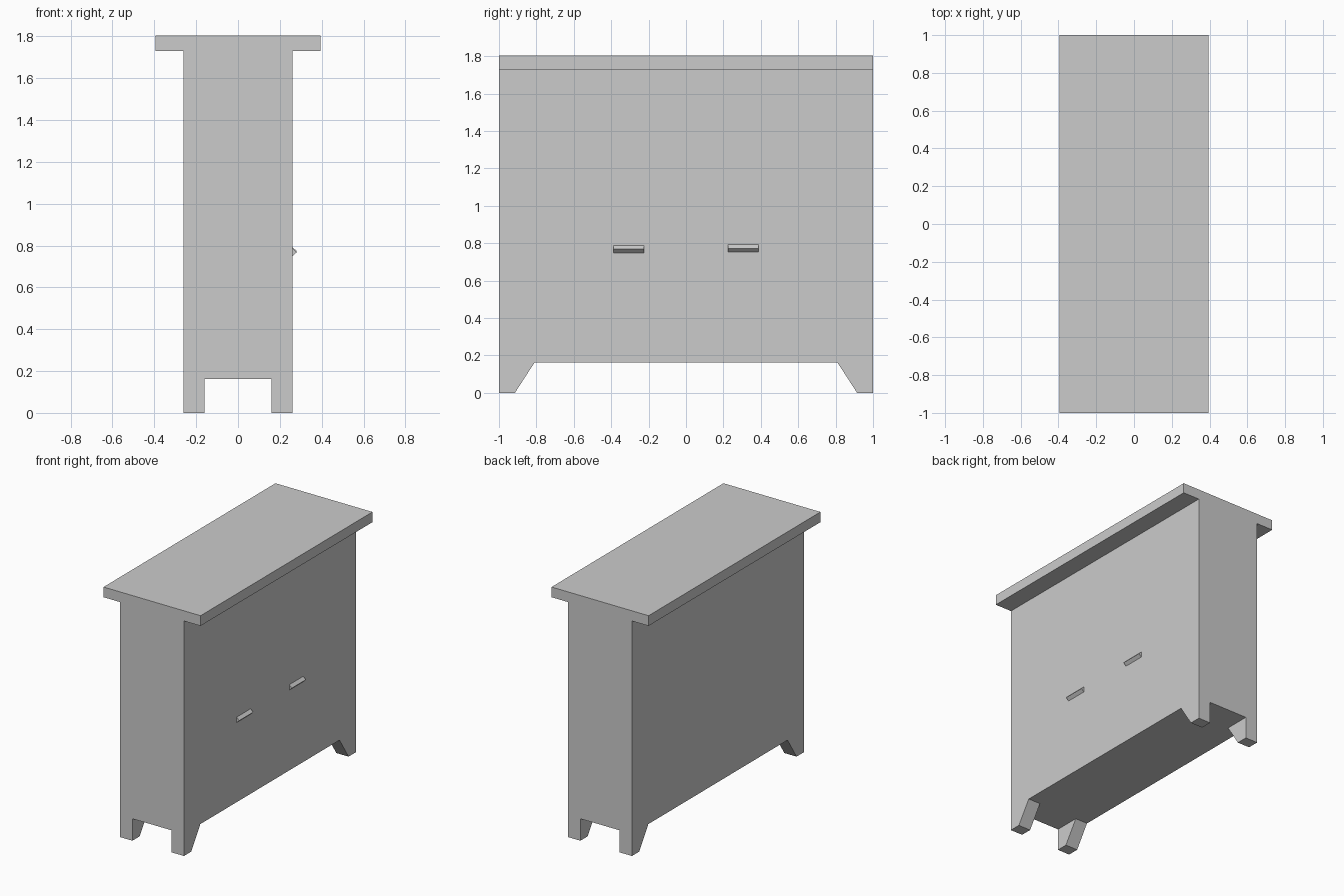
import bpy
import bmesh
from mathutils import Vector

cube = bpy.data.objects.get("Cube")
if cube:
    bpy.data.objects.remove(cube, do_unlink=True)

grey = bpy.data.materials.new("plain grey")
grey.use_nodes = True
colour = (0.6, 0.6, 0.6, 1)
grey.diffuse_color = colour
grey.node_tree.nodes["Principled BSDF"].inputs["Base Color"].default_value = colour


def prism(name, points, push):
    """Extrude a closed outline along the push vector."""
    bm = bmesh.new()
    face = bm.faces.new([bm.verts.new(p) for p in points])
    new = bmesh.ops.extrude_face_region(bm, geom=[face])["geom"]
    verts = [v for v in new if isinstance(v, bmesh.types.BMVert)]
    bmesh.ops.translate(bm, verts=verts, vec=Vector(push))
    bmesh.ops.recalc_face_normals(bm, faces=bm.faces)
    mesh = bpy.data.meshes.new(name)
    bm.to_mesh(mesh)
    bm.free()
    mesh.materials.append(grey)
    obj = bpy.data.objects.new(name, mesh)
    bpy.context.collection.objects.link(obj)
    return obj


def slab(name, half_x, half_y, low, high):
    outline = [(x * half_x, y * half_y, low)
               for x, y in ((-1, -1), (1, -1), (1, 1), (-1, 1))]
    return prism(name, outline, (0, 0, high - low))


LEG_TOP, BODY_TOP, TOP = 0.162, 1.73, 1.805
BODY_X, LEG_X = 0.26, 0.16

# Cabinet body and overhanging top
slab("cabinet_body", BODY_X, 1, LEG_TOP, BODY_TOP)
slab("top_board", 0.395, 1, BODY_TOP, TOP)

# Four legs, tapered along the long side
for end, y in (("front", -1), ("back", 1)):
    for side, x in (("right", -1), ("left", 1)):
        outline = [(x * LEG_X, y * a, z) for a, z in
                   ((1, 0), (1, LEG_TOP), (0.81, LEG_TOP), (0.915, 0))]
        prism(f"{end}_{side}_leg", outline, (x * (BODY_X - LEG_X), 0, 0))

# Two wedge handles on the door side
for name, y, z in (("front_handle", -0.387, 0.768), ("back_handle", 0.225, 0.773)):
    outline = [(BODY_X, y, z + 0.02), (BODY_X + 0.021, y, z), (BODY_X, y, z - 0.02)]
    prism(name, outline, (0, 0.163, 0))
